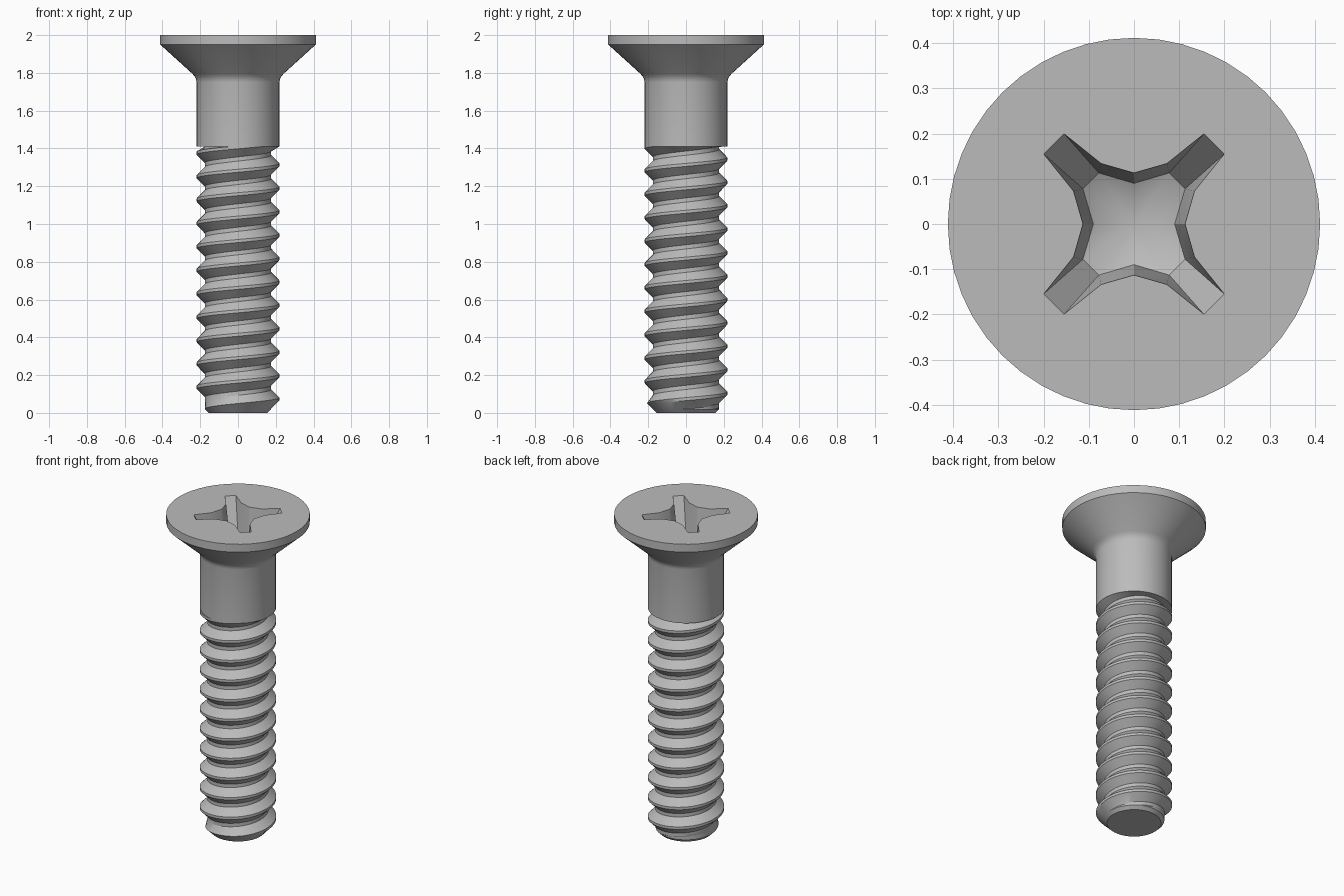
import bpy
import bmesh
from math import sin, cos, pi

SIDES = 48
PITCH = 0.124
SHANK_END = 1.41
TIP_RADIUS = 0.155

cube = bpy.data.objects.get("Cube")
if cube:
    bpy.data.objects.remove(cube, do_unlink=True)

steel = bpy.data.materials.new("steel_grey")
grey = (0.5, 0.5, 0.5, 1)
steel.diffuse_color = grey
steel.use_nodes = True
steel.node_tree.nodes["Principled BSDF"].inputs["Base Color"].default_value = grey


def finish(bm, name):
    bmesh.ops.remove_doubles(bm, verts=bm.verts[:], dist=0.0002)
    mesh = bpy.data.meshes.new(name)
    bm.to_mesh(mesh)
    bm.free()
    mesh.materials.append(steel)
    obj = bpy.data.objects.new(name, mesh)
    bpy.context.collection.objects.link(obj)
    bpy.ops.object.select_all(action='DESELECT')
    obj.select_set(True)
    bpy.context.view_layer.objects.active = obj
    bpy.ops.object.shade_smooth_by_angle(angle=pi / 7)
    return obj


def lathe(bm, profile):
    """Revolve (radius, z) points, listed from bottom to top; returns the rings."""
    rings = [[bm.verts.new((r * cos(2 * pi * i / SIDES), r * sin(2 * pi * i / SIDES), z))
              for i in range(SIDES)] for r, z in profile]
    for low, high in zip(rings, rings[1:]):
        for i in range(SIDES):
            j = (i + 1) % SIDES
            bm.faces.new((low[i], low[j], high[j], high[i]))
    bm.faces.new(rings[0][::-1])
    return rings


# Countersunk head and plain shank
bm = bmesh.new()
rings = lathe(bm, [(0.219, SHANK_END), (0.219, 1.75), (0.222, 1.766), (0.23, 1.782),
                   (0.242, 1.796), (0.412, 1.95), (0.412, 2.0)])
rim = rings[-1]

# Cross recess: one quarter of the outline, turned four times
TOP = [(0.113, 0), (0.134, 0.073), (0.2, 0.155), (0.155, 0.2), (0.073, 0.134)]
FLOOR = [(0.09, 0), (0.113, 0.078), (0.078, 0.113)]


def floor_z(x, y):
    return 1.71 + 0.5 * (x * x + y * y) ** 0.5


top, floor = [], []
for quarter in range(4):
    c, s = round(cos(quarter * pi / 2)), round(sin(quarter * pi / 2))
    top += [bm.verts.new((c * x - s * y, s * x + c * y, 2)) for x, y in TOP]
    floor += [bm.verts.new((c * x - s * y, s * x + c * y, floor_z(x, y))) for x, y in FLOOR]
apex = bm.verts.new((0, 0, floor_z(0, 0)))

for quarter in range(4):
    valley, shoulder, tip, tip2, shoulder2, valley2 = [
        top[(quarter * 5 + k) % 20] for k in range(6)]
    low, inner, inner2, low2 = [floor[(quarter * 3 + k) % 12] for k in range(4)]
    for face in ((valley, low, inner, shoulder), (shoulder, inner, tip),
                 (tip, inner, inner2, tip2), (tip2, inner2, shoulder2),
                 (shoulder2, inner2, low2, valley2),
                 (low, apex, inner), (inner, apex, inner2), (inner2, apex, low2)):
        bm.faces.new(face)

# Flat top around the recess
edges = [bm.edges.get((loop[i - 1], loop[i])) for loop in (rim, top) for i in range(len(loop))]
bmesh.ops.triangle_fill(bm, edges=edges, use_beauty=True, normal=(0, 0, 1))
bmesh.ops.recalc_face_normals(bm, faces=bm.faces[:])
finish(bm, "head_and_shank")

# Core with a chamfered tip
bm = bmesh.new()
lathe(bm, [(TIP_RADIUS, 0), (0.174, 0.019), (0.174, SHANK_END + 0.01)])
finish(bm, "threaded_core")

# Right-handed thread, swept as a helix and trimmed by the tip chamfer
bm = bmesh.new()
SECTION = [(0.176, 0), (0.176, 0.022), (0.219, 0.065), (0.219, 0.081), (0.176, PITCH)]
START = -PITCH
rows = []
for i in range(int((SHANK_END - START) / PITCH + 1) * SIDES):
    angle = 2 * pi * i / SIDES
    row = []
    for r, dz in SECTION:
        z = min(max(START + PITCH * i / SIDES + dz, 0), SHANK_END)
        r = min(r, TIP_RADIUS + z)
        row.append(bm.verts.new((r * cos(angle), r * sin(angle), z)))
    rows.append(row)
for a, b in zip(rows, rows[1:]):
    for k in range(len(SECTION) - 1):
        bm.faces.new((a[k], b[k], b[k + 1], a[k + 1]))
bmesh.ops.dissolve_degenerate(bm, dist=0.0002, edges=bm.edges[:])
finish(bm, "thread")
